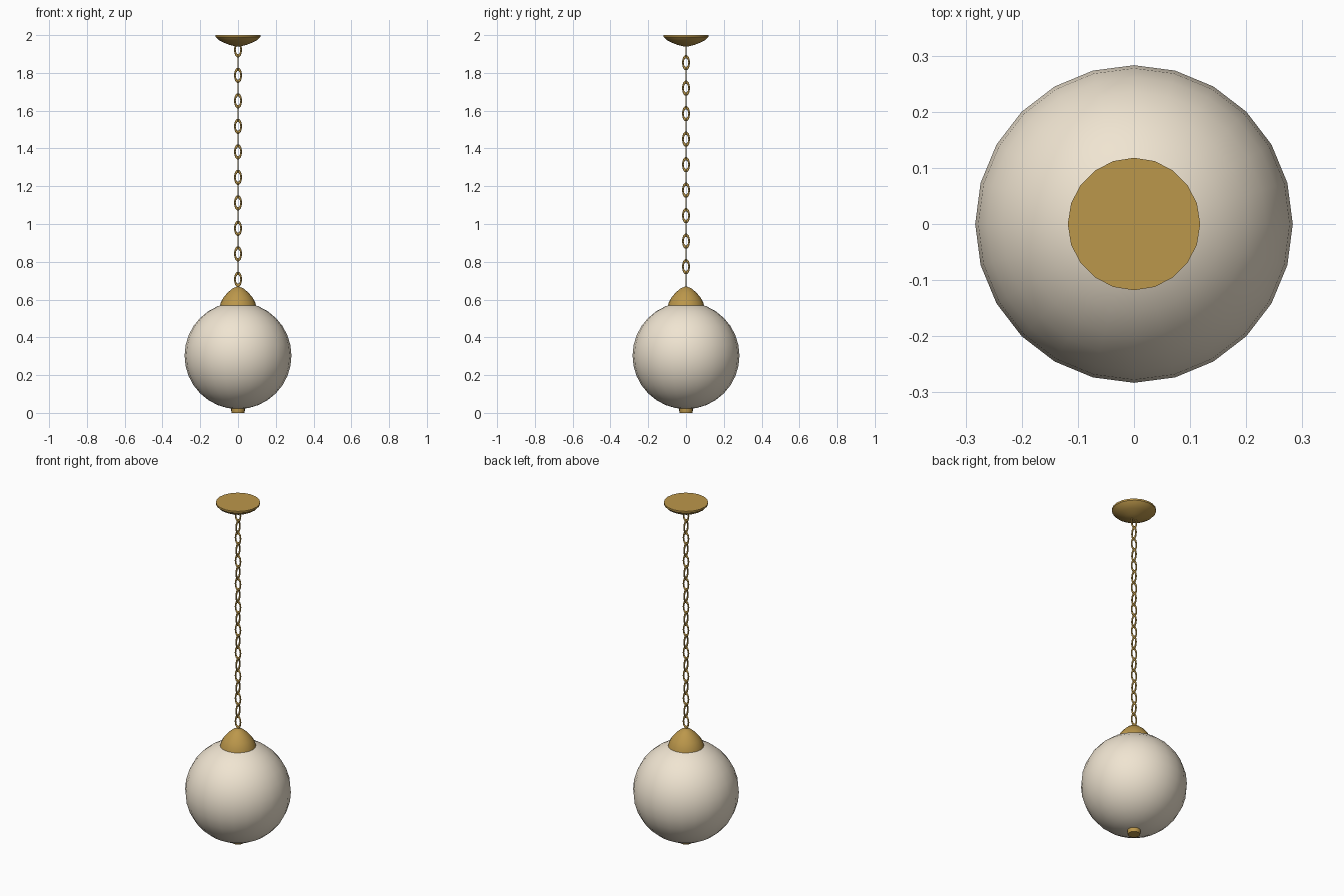
import bpy, math

if "Cube" in bpy.data.objects:
    bpy.data.objects.remove(bpy.data.objects["Cube"])


def material(name, rgb):
    m = bpy.data.materials.new(name)
    m.diffuse_color = (*rgb, 1)
    m.use_nodes = True
    m.node_tree.nodes["Principled BSDF"].inputs["Base Color"].default_value = m.diffuse_color
    return m


brass = material("brass", (0.50, 0.31, 0.07))
cream = material("cream_glass", (0.87, 0.78, 0.64))


def finish(name, mat, angle):
    ob = bpy.context.object
    ob.name = name
    ob.data.materials.append(mat)
    bpy.ops.object.shade_smooth_by_angle(angle=math.radians(angle))
    return ob


def lathe(name, profile, sides, mat, angle=40):
    """Revolve (radius, z) points, listed bottom to top, about z; close both ends."""
    verts, faces = [], []
    for r, z in profile:
        for i in range(sides):
            a = 2 * math.pi * i / sides
            verts.append((r * math.cos(a), r * math.sin(a), z))
    for k in range(len(profile) - 1):
        for i in range(sides):
            j = (i + 1) % sides
            b, t = k * sides, (k + 1) * sides
            faces.append((b + i, b + j, t + j, t + i))
    faces.append(tuple(reversed(range(sides))))
    faces.append(tuple(range(len(verts) - sides, len(verts))))
    me = bpy.data.meshes.new(name)
    me.from_pydata(verts, [], faces)
    ob = bpy.data.objects.new(name, me)
    bpy.context.collection.objects.link(ob)
    bpy.ops.object.select_all(action='DESELECT')
    ob.select_set(True)
    bpy.context.view_layer.objects.active = ob
    return finish(name, mat, angle)


# Glass globe
bpy.ops.mesh.primitive_uv_sphere_add(segments=24, ring_count=16, radius=0.283,
                                     location=(0, 0, 0.303))
finish("globe", cream, 60)

# Bell-shaped cap over the globe
lathe("globe_cap", [(0.096, 0.568), (0.09, 0.588), (0.076, 0.612), (0.055, 0.637),
                    (0.03, 0.658), (0.008, 0.668)], 20, brass)

# Finial under the globe
lathe("finial", [(0.033, 0.0), (0.036, 0.012), (0.036, 0.03)], 16, brass)

# Ceiling canopy
lathe("ceiling_canopy", [(0.012, 1.94), (0.045, 1.948), (0.08, 1.962), (0.105, 1.976),
                         (0.118, 1.99), (0.118, 2.0)], 20, brass)

# Chain of oval links, alternating by a quarter turn
for n in range(19):
    bpy.ops.mesh.primitive_torus_add(major_segments=16, minor_segments=6,
                                     major_radius=0.0165, minor_radius=0.0045,
                                     location=(0, 0, 0.707 + 0.0675 * n),
                                     rotation=(math.pi / 2, 0, math.pi / 2 * (n % 2)))
    bpy.context.object.scale = (1, 1.95, 1)
    finish(f"chain_link_{n + 1}", brass, 80)
